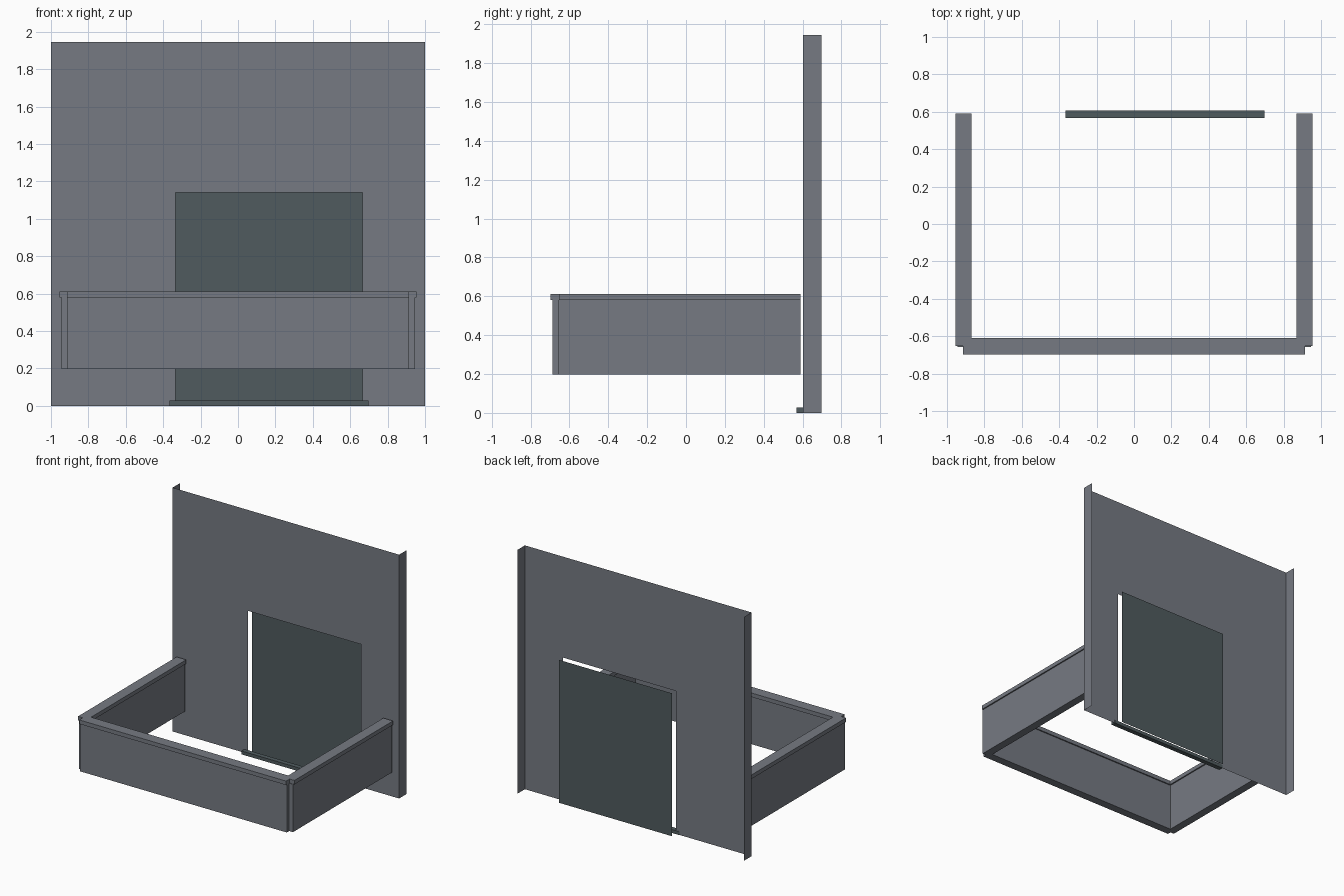
import bpy

if "Cube" in bpy.data.objects:
    bpy.data.objects.remove(bpy.data.objects["Cube"], do_unlink=True)


def make_material(name, rgb):
    mat = bpy.data.materials.new(name)
    mat.use_nodes = True
    color = (*rgb, 1.0)
    mat.diffuse_color = color
    mat.node_tree.nodes["Principled BSDF"].inputs["Base Color"].default_value = color
    return mat


grey = make_material("slate grey", (0.18, 0.195, 0.225))
dark = make_material("dark teal grey", (0.08, 0.105, 0.113))


def make_mesh(name, verts, faces, mat):
    mesh = bpy.data.meshes.new(name)
    mesh.from_pydata(verts, [], faces)
    mesh.materials.append(mat)
    obj = bpy.data.objects.new(name, mesh)
    bpy.context.collection.objects.link(obj)
    return obj


def box(name, xs, ys, zs, mat):
    """Closed box spanning the given ranges."""
    verts = [(x, y, z) for z in sorted(zs) for y in sorted(ys) for x in sorted(xs)]
    faces = [(0, 2, 3, 1), (4, 5, 7, 6), (0, 1, 5, 4),
             (2, 6, 7, 3), (0, 4, 6, 2), (1, 3, 7, 5)]
    return make_mesh(name, verts, faces, mat)


def front_sheet(name, outline, y, mat):
    """Thin sheet facing the front, from an x-z outline."""
    verts = [(x, y, z) for x, z in outline]
    return make_mesh(name, verts, [tuple(range(len(verts)))], mat)


# Wall sheet with a doorway notch
wall_y, back_y, wall_top = 0.603, 0.697, 1.945
door_l, door_r, door_top = -0.335, 0.665, 1.14
front_sheet("wall", [(-1, 0), (door_l, 0), (door_l, door_top), (door_r, door_top),
                     (door_r, 0), (1, 0), (1, wall_top), (-1, wall_top)], wall_y, grey)

# Recessed door and its threshold
front_sheet("door", [(door_l, 0), (door_r, 0), (door_r, door_top), (door_l, door_top)],
            0.652, dark)
box("threshold", (door_l - 0.032, door_r + 0.032), (0.568, 0.606), (0, 0.027), dark)

# Balcony front: parapet and coping
base, cap_low, cap_top = 0.198, 0.58, 0.612
box("front_parapet", (-0.912, 0.912), (-0.687, -0.62), (base, cap_low), grey)
box("front_coping", (-0.913, 0.913), (-0.697, -0.61), (cap_low, cap_top), grey)

# Mirrored sides: wall return, parapet and coping
for side, s in (("left", 1), ("right", -1)):
    corners = [(s, wall_y, 0), (s, back_y, 0), (s, back_y, wall_top), (s, wall_y, wall_top)]
    make_mesh(side + "_wall_return", corners if s > 0 else corners[::-1],
              [(0, 1, 2, 3)], grey)
    box(side + "_parapet", (s * 0.88, s * 0.945), (-0.657, 0.589), (base, cap_low), grey)
    box(side + "_coping", (s * 0.87, s * 0.955), (-0.653, 0.59), (cap_low, cap_top), grey)
